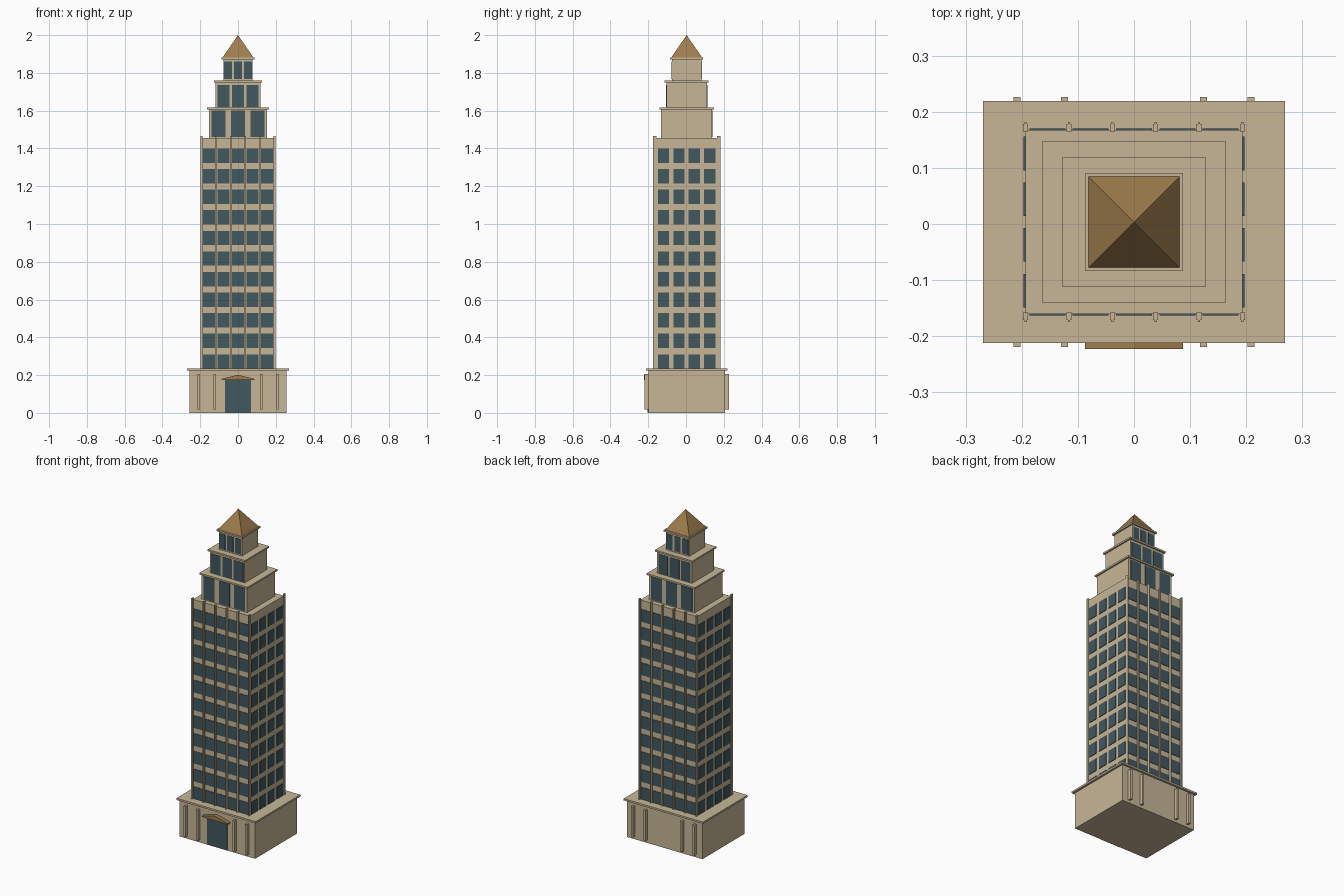
import bpy, bmesh

cube = bpy.data.objects.get("Cube")
if cube:
    bpy.data.objects.remove(cube, do_unlink=True)

CY = 0.0035  # building centre line in y


def material(name, rgb):
    m = bpy.data.materials.new(name)
    m.use_nodes = True
    m.diffuse_color = (*rgb, 1)
    m.node_tree.nodes["Principled BSDF"].inputs["Base Color"].default_value = (*rgb, 1)
    return m


stone = material("sandstone", (0.57, 0.47, 0.31))
glass = material("dark glass", (0.053, 0.098, 0.118))
bronze = material("bronze", (0.35, 0.205, 0.075))


def add_box(bm, x, y, z0, z1, hx, hy):
    """Box with its centre at x, y (from the building axis) and half sizes hx, hy."""
    verts = bmesh.ops.create_cube(bm, size=2)["verts"]
    for v in verts:
        v.co = (x + v.co.x * hx, CY + y + v.co.y * hy,
                (z0 + z1) / 2 + v.co.z * (z1 - z0) / 2)


def finish(bm, name, mat):
    bmesh.ops.recalc_face_normals(bm, faces=bm.faces)
    mesh = bpy.data.meshes.new(name)
    bm.to_mesh(mesh)
    bm.free()
    mesh.materials.append(mat)
    obj = bpy.data.objects.new(name, mesh)
    bpy.context.collection.objects.link(obj)
    return obj


def boxes(name, mat, items):
    bm = bmesh.new()
    for item in items:
        add_box(bm, *item)
    return finish(bm, name, mat)


def block(name, z0, z1, hx, hy):
    return boxes(name, stone, [(0, 0, z0, z1, hx, hy)])


# Base with cornice
block("base", 0, 0.228, 0.256, 0.203)
block("base_cornice", 0.225, 0.236, 0.269, 0.216)
boxes("base_pilasters", stone, [
    (x, side * 0.21, 0.017, 0.205, 0.0065, 0.013)
    for x in (-0.2085, -0.124, 0.124, 0.2085) for side in (-1, 1)])

# Entrance: door and gabled canopy
boxes("door", glass, [(0, -0.203, 0.002, 0.175, 0.069, 0.004)])
bm = bmesh.new()
gable = [(-0.087, 0.173), (0.087, 0.173), (0.087, 0.18), (0, 0.202), (-0.087, 0.18)]
face = bm.faces.new([bm.verts.new((x, -0.223, z)) for x, z in gable])
ext = bmesh.ops.extrude_face_region(bm, geom=[face])["geom"]
bmesh.ops.translate(bm, vec=(0, 0.03, 0),
                    verts=[g for g in ext if isinstance(g, bmesh.types.BMVert)])
finish(bm, "door_canopy", bronze)

# Main shaft with vertical fins
block("tower", 0.23, 1.455, 0.193, 0.164)
fin_x = [(i - 2.5) * 0.0772 for i in range(6)]
boxes("tower_fins", stone, [
    (x, side * 0.168, 0.232, 1.465, 0.0045, 0.007) for x in fin_x for side in (-1, 1)])
boxes("tower_fin_ridges", stone, [
    (x, side * 0.172, 0.232, 1.465, 0.002, 0.0065) for x in fin_x for side in (-1, 1)])

# Shaft windows: eleven rows on all four sides
front_windows, side_windows = [], []
for row in range(11):
    z = 0.272 + row * 0.109
    for side in (-1, 1):
        for col in range(5):
            front_windows.append(((col - 2) * 0.0772, side * 0.1635,
                                  z - 0.038, z + 0.038, 0.032, 0.003))
        for col in range(4):
            side_windows.append((side * 0.1935, (col - 1.5) * 0.0815,
                                 z - 0.038, z + 0.038, 0.003, 0.03))
boxes("front_and_back_windows", glass, front_windows)
boxes("side_windows", glass, side_windows)

# Stepped crown: name, bottom, top, half width, half depth, cornice overhang,
# window spacing, window half width, window bottom, window top
tiers = [
    ("lower_tier", 1.45, 1.617, 0.154, 0.135, 0.0095, 0.103, 0.037, 1.46, 1.6),
    ("middle_tier", 1.61, 1.76, 0.118, 0.107, 0.009, 0.077, 0.032, 1.62, 1.737),
    ("upper_tier", 1.755, 1.882, 0.078, 0.078, 0.0095, 0.053, 0.02, 1.767, 1.86),
]
for name, z0, z1, hx, hy, over, step, half, w0, w1 in tiers:
    block(name, z0, z1 - 0.005, hx, hy)
    block(name + "_cornice", z1 - 0.01, z1, hx + over, hy + over)
    boxes(name + "_windows", glass, [
        (col * step, side * hy, w0, w1, half, 0.002)
        for col in (-1, 0, 1) for side in (-1, 1)])

# Pyramid roof
bm = bmesh.new()
ring = [bm.verts.new((sx * 0.082, CY + sy * 0.082, 1.881))
        for sx, sy in ((-1, -1), (1, -1), (1, 1), (-1, 1))]
apex = bm.verts.new((0, CY, 2.0))
bm.faces.new(ring)
for i in range(4):
    bm.faces.new((ring[i], ring[(i + 1) % 4], apex))
finish(bm, "roof", bronze)
